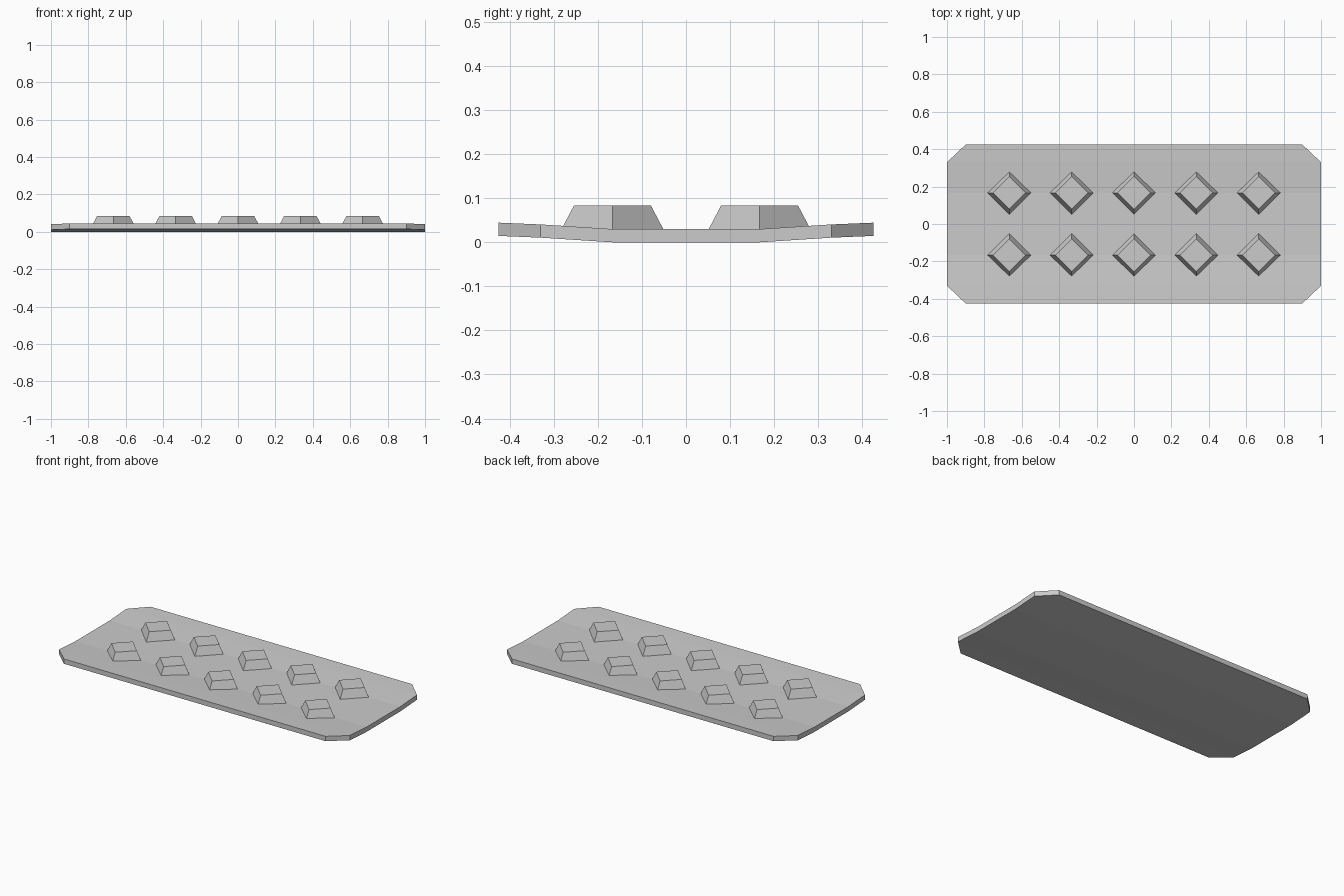
import bpy

if "Cube" in bpy.data.objects:
    bpy.data.objects.remove(bpy.data.objects["Cube"])

THICK = 0.03
# half of the gently dished cross-section: y, underside z, half length in x
half = [(0.167, 0.0, 1.0), (0.33, 0.0105, 1.0), (0.425, 0.0145, 0.9)]
stations = [(-y, z, x) for y, z, x in reversed(half)] + half

# tread plate with clipped corners and raised long edges
verts, faces = [], []
for y, z, x in stations:
    verts += [(-x, y, z), (x, y, z), (x, y, z + THICK), (-x, y, z + THICK)]
for i in range(len(stations) - 1):
    a, b = 4 * i, 4 * i + 4
    for j in range(4):
        k = (j + 1) % 4
        faces.append((a + j, b + j, b + k, a + k))
n = len(verts)
faces += [(0, 1, 2, 3), (n - 1, n - 2, n - 3, n - 4)]
mesh = bpy.data.meshes.new("plate")
mesh.from_pydata(verts, [], faces)
mesh.update()
plate = bpy.data.objects.new("plate", mesh)
bpy.context.collection.objects.link(plate)

# two rows of tapered diamond studs
z0, z1 = 0.029, 0.083
for row, y in (("front", -0.167), ("back", 0.167)):
    for i in range(5):
        bpy.ops.mesh.primitive_cone_add(
            vertices=4, radius1=0.116, radius2=0.0875, depth=z1 - z0,
            location=((i - 2) / 3, y, (z0 + z1) / 2))
        bpy.context.object.name = f"{row}_stud_{i + 1}"

# consistent outward normals on the plate
bpy.ops.object.select_all(action='DESELECT')
plate.select_set(True)
bpy.context.view_layer.objects.active = plate
bpy.ops.object.mode_set(mode='EDIT')
bpy.ops.mesh.select_all(action='SELECT')
bpy.ops.mesh.normals_make_consistent(inside=False)
bpy.ops.object.mode_set(mode='OBJECT')
